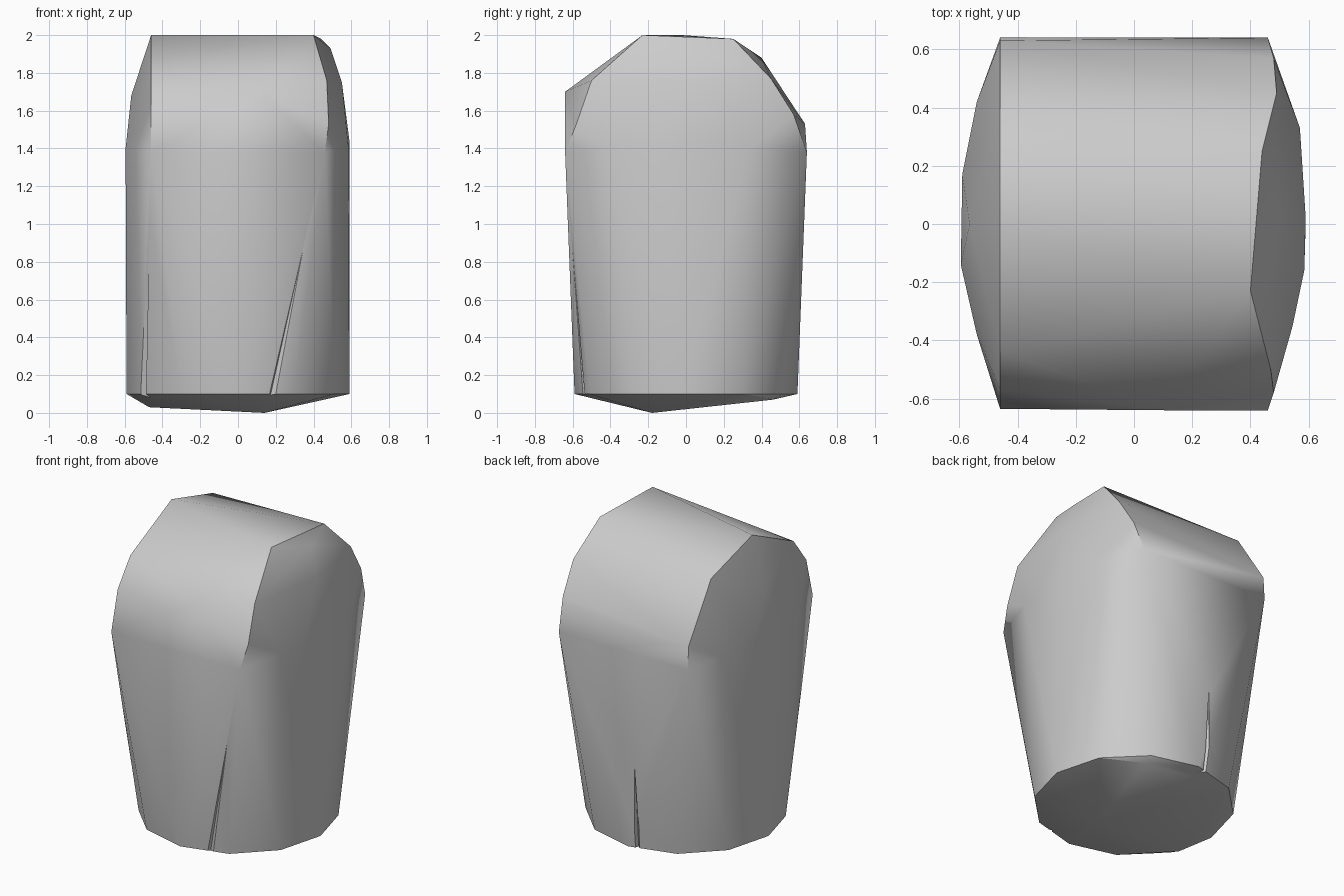
import bpy
import bmesh
from math import cos, sin, tau, radians
from mathutils import Vector

default_cube = bpy.data.objects.get("Cube")
if default_cube:
    bpy.data.objects.remove(default_cube, do_unlink=True)


def make_material(name, value):
    material = bpy.data.materials.new(name)
    material.use_nodes = True
    colour = (value, value, value, 1)
    material.diffuse_color = colour
    shader = material.node_tree.nodes["Principled BSDF"]
    shader.inputs["Base Color"].default_value = colour
    shader.inputs["Roughness"].default_value = 0.8
    return material


def hull_object(name, points, material):
    """Build one closed faceted solid wrapped around the given points."""
    bm = bmesh.new()
    for point in points:
        bm.verts.new(point)
    result = bmesh.ops.convex_hull(bm, input=list(bm.verts))
    spare = set(result["geom_interior"]) | set(result["geom_unused"])
    spare = [item for item in spare if isinstance(item, bmesh.types.BMVert)]
    bmesh.ops.delete(bm, geom=spare, context="VERTS")
    bmesh.ops.recalc_face_normals(bm, faces=list(bm.faces))
    mesh = bpy.data.meshes.new(name)
    bm.to_mesh(mesh)
    bm.free()
    mesh.materials.append(material)
    obj = bpy.data.objects.new(name, mesh)
    bpy.context.collection.objects.link(obj)
    return obj


def cut_crack(body, start, end, along, inward, material):
    """Carve a thin wedge that narrows from the base up to its tip."""
    start, end = Vector(start), Vector(end)
    along, inward = Vector(along), Vector(inward)
    low = start - Vector((0, 0, 0.15))
    outside = inward * -1.5
    points = [low, low + along, low + inward,
              low + outside, low + along + outside,
              end, end + outside]
    cutter = hull_object("crack_cutter", points, material)
    cutter.hide_render = True
    modifier = body.modifiers.new("crack", "BOOLEAN")
    modifier.operation = "DIFFERENCE"
    modifier.solver = "EXACT"
    modifier.object = cutter
    bpy.context.view_layer.objects.active = body
    bpy.ops.object.modifier_apply(modifier=modifier.name)
    bpy.data.objects.remove(cutter, do_unlink=True)


stone = make_material("pale grey stone", 0.6)

# Rounded foot with a slightly sagging underside
sides = 12
foot = [(0.59 * cos(tau * i / sides), 0.59 * sin(tau * i / sides), 0.1)
        for i in range(sides)]
underside = [(0.14, -0.18, 0), (-0.47, -0.15, 0.03), (0.3, 0.46, 0.07)]

# Vault edges on both sides, running from front to back over the top
left_edge = [(0.46, -0.64, 1.38), (0.48, -0.58, 1.53), (0.47, -0.5, 1.76),
             (0.4, -0.23, 2), (0.44, 0.25, 1.98), (0.49, 0.45, 1.77),
             (0.48, 0.57, 1.58), (0.46, 0.64, 1.38)]
right_edge = [(-0.46, -0.635, 1.38), (-0.46, -0.57, 1.63), (-0.46, -0.44, 1.8),
              (-0.46, -0.02, 2), (-0.46, 0.4, 1.88), (-0.46, 0.63, 1.53),
              (-0.46, 0.64, 1.38)]
brow = [(0.11, -0.64, 1.7)]

# Bulging flanks below and beside the vault
left_flank = [(0.545, -0.35, 1.4), (0.585, -0.16, 1.4), (0.59, 0.02, 1.44),
              (0.57, 0.33, 1.4), (0.55, 0.02, 1.75), (0.49, 0.05, 1.93)]
right_flank = [(-0.54, -0.38, 1.4), (-0.595, -0.14, 1.4), (-0.59, 0.17, 1.4),
               (-0.54, 0.42, 1.4), (-0.565, 0, 1.68)]

body = hull_object(
    "standing_stone",
    foot + underside + left_edge + right_edge + brow + left_flank + right_flank,
    stone)

# Narrow cracks rising from the foot
cut_crack(body, (0.12, -0.57, 0.1), (0.43, -0.64, 1.25),
          (0.09, 0.03, 0), (0.02, 0.06, 0), stone)
cut_crack(body, (-0.5, -0.29, 0.1), (-0.47, -0.62, 1.3),
          (-0.05, 0.06, 0), (0.04, 0.03, 0), stone)
cut_crack(body, (-0.04, 0.58, 0.1), (-0.06, 0.605, 0.65),
          (-0.05, 0, 0), (0, -0.05, 0), stone)

# Soft facets with crisp ridges
for other in bpy.context.selected_objects:
    other.select_set(False)
body.select_set(True)
bpy.context.view_layer.objects.active = body
bpy.ops.object.shade_smooth_by_angle(angle=radians(32))
